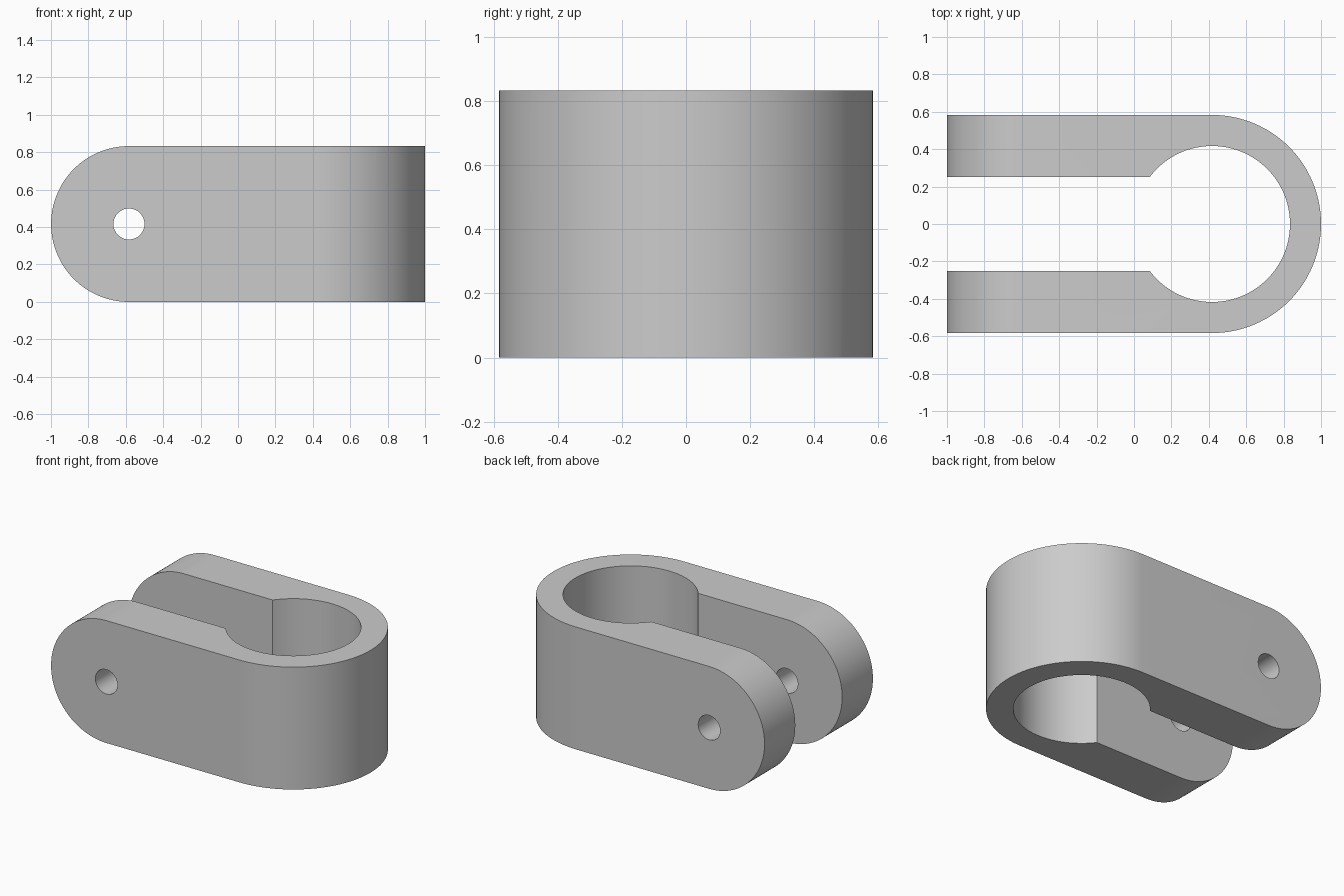
import bpy, bmesh, math
from mathutils import Vector

cube = bpy.data.objects.get("Cube")
if cube:
    bpy.data.objects.remove(cube, do_unlink=True)

OUTER, BORE, GAP, PIN = 0.583, 0.417, 0.252, 0.083
RING_X, PIN_X = 0.417, -0.583
HEIGHT = 0.833
MID = HEIGHT / 2

grey = bpy.data.materials.new("plain grey")
grey.use_nodes = True
colour = (0.6, 0.6, 0.6, 1)
grey.diffuse_color = colour
grey.node_tree.nodes["Principled BSDF"].inputs["Base Color"].default_value = colour


def arc(cx, cy, r, start, end, steps):
    """Points along a circular arc."""
    angles = [start + (end - start) * i / steps for i in range(steps + 1)]
    return [(cx + r * math.cos(a), cy + r * math.sin(a)) for a in angles]


def prism(name, outline, to_3d, direction):
    """Extrude a closed outline into a solid."""
    bm = bmesh.new()
    face = bm.faces.new([bm.verts.new(to_3d(u, v)) for u, v in outline])
    ext = bmesh.ops.extrude_face_region(bm, geom=[face])
    verts = [g for g in ext["geom"] if isinstance(g, bmesh.types.BMVert)]
    bmesh.ops.translate(bm, verts=verts, vec=Vector(direction))
    bmesh.ops.recalc_face_normals(bm, faces=bm.faces)
    mesh = bpy.data.meshes.new(name)
    bm.to_mesh(mesh)
    bm.free()
    mesh.materials.append(grey)
    obj = bpy.data.objects.new(name, mesh)
    bpy.context.collection.objects.link(obj)
    return obj


def combine(target, cutter, operation):
    """Apply a boolean and discard the cutter."""
    cutter.hide_render = True
    mod = target.modifiers.new(operation, "BOOLEAN")
    mod.operation, mod.solver, mod.object = operation, "EXACT", cutter
    bpy.context.view_layer.objects.active = target
    bpy.ops.object.modifier_apply(modifier=mod.name)
    bpy.data.objects.remove(cutter, do_unlink=True)


# Clamp plan: round outer end, two straight arms, open bore
mouth = math.pi - math.asin(GAP / BORE)
plan = [(-1, -OUTER)] + arc(RING_X, 0, OUTER, -math.pi / 2, math.pi / 2, 64)
plan += [(-1, OUTER), (-1, GAP)] + arc(RING_X, 0, BORE, mouth, -mouth, 96)
plan += [(-1, -GAP)]
clamp = prism("clamp_body", plan, lambda x, y: (x, y, 0), (0, 0, HEIGHT))

# Rounded arm ends
side = arc(PIN_X, MID, MID, math.pi / 2, math.pi * 1.5, 64)
side = [(1.2, HEIGHT)] + side + [(1.2, 0)]
combine(clamp, prism("arm_rounding", side, lambda x, z: (x, -1, z), (0, 2, 0)), "INTERSECT")

# Pin holes through both arms
hole = arc(PIN_X, MID, PIN, 0, math.tau, 48)[:-1]
combine(clamp, prism("pin_cutter", hole, lambda x, z: (x, -1, z), (0, 2, 0)), "DIFFERENCE")

# Smooth curved walls, keep crisp edges
bpy.ops.object.select_all(action="DESELECT")
clamp.select_set(True)
bpy.context.view_layer.objects.active = clamp
bpy.ops.object.shade_smooth_by_angle(angle=math.radians(30))
